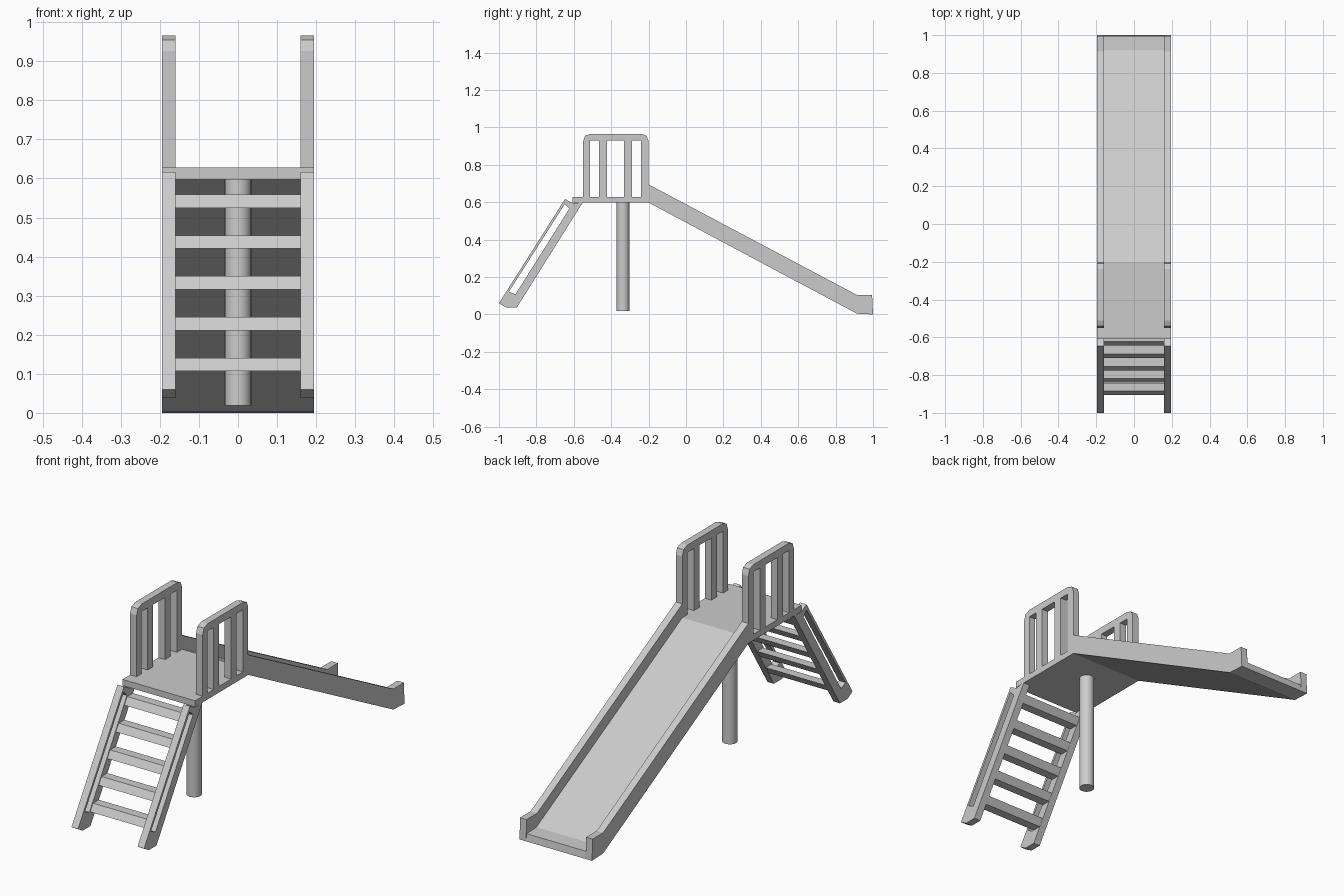
import bpy, bmesh, math
from mathutils import Vector

cube = bpy.data.objects.get("Cube")
if cube:
    bpy.data.objects.remove(cube, do_unlink=True)

grey = bpy.data.materials.new("light grey")
grey.use_nodes = True
COLOUR = (0.6, 0.6, 0.6, 1)
grey.diffuse_color = COLOUR
grey.node_tree.nodes["Principled BSDF"].inputs["Base Color"].default_value = COLOUR

OUT, IN = 0.195, 0.16     # outer and inner faces of the side parts


def prism(name, outline, x0, x1, hole=None):
    """Extrude a (y, z) outline from x0 to x1; an optional hole has equally many points."""
    bm = bmesh.new()
    loops = [outline] + ([hole] if hole else [])
    rings = [[[bm.verts.new((x, y, z)) for y, z in loop] for x in (x0, x1)] for loop in loops]
    n = len(outline)
    for a, b in rings:
        for i in range(n):
            j = (i + 1) % n
            bm.faces.new((a[i], a[j], b[j], b[i]))
    for side in (0, 1):
        if hole:
            a, b = rings[0][side], rings[1][side]
            for i in range(n):
                j = (i + 1) % n
                bm.faces.new((a[i], a[j], b[j], b[i]))
        else:
            bm.faces.new(rings[0][side])
    bmesh.ops.recalc_face_normals(bm, faces=bm.faces)
    mesh = bpy.data.meshes.new(name)
    bm.to_mesh(mesh)
    bm.free()
    mesh.materials.append(grey)
    obj = bpy.data.objects.new(name, mesh)
    bpy.context.collection.objects.link(obj)
    return obj


def pair(name, outline, hole=None):
    """The same side part on the left (+x) and the right (-x)."""
    prism("left_" + name, outline, IN, OUT, hole)
    prism("right_" + name, outline, -OUT, -IN, hole)


def box(y0, y1, z0, z1):
    return [(y0, z0), (y1, z0), (y1, z1), (y0, z1)]


# Platform
FLOOR, UNDER = 0.628, 0.598
prism("platform", box(-0.608, -0.2, UNDER, FLOOR), -OUT, OUT)

# Guard rails: a rounded hoop with two inner bars on each side
hoop = [(-0.55, FLOOR), (-0.55, 0.926), (-0.54, 0.955), (-0.511, 0.966),
        (-0.239, 0.966), (-0.21, 0.955), (-0.2, 0.926), (-0.2, FLOOR)]
inner = [(-0.513, FLOOR), (-0.513, 0.92), (-0.513, 0.93), (-0.505, 0.93),
         (-0.245, 0.93), (-0.24, 0.93), (-0.24, 0.92), (-0.24, FLOOR)]
pair("guard_hoop", hoop + inner[::-1])
for i, y in enumerate((-0.444, -0.311)):
    pair(f"guard_bar_{i + 1}", box(y - 0.021, y + 0.021, FLOOR, 0.93))

# Slide: a bed between two raised walls, with a level run-out
prism("slide_bed", [(-0.2, UNDER), (0.914, 0.004), (1.0, 0.0),
                    (0.995, 0.035), (0.92, 0.038), (-0.2, FLOOR)], -IN, IN)
pair("slide_wall", [(-0.2, UNDER), (0.914, 0.004), (1.0, 0.0),
                    (0.995, 0.104), (0.914, 0.104), (-0.2, 0.695)])

# Ladder: slotted side rails
pair("ladder_rail",
     [(-1.0, 0.06), (-0.963, 0.038), (-0.904, 0.038), (-0.551, 0.6), (-0.605, 0.594), (-0.647, 0.617)],
     [(-0.946, 0.123), (-0.93, 0.115), (-0.912, 0.107), (-0.624, 0.565), (-0.632, 0.573), (-0.648, 0.59)])

# Ladder: treads that follow the slope of the rails
SLOPE = 0.628
for i in range(5):
    z0 = 0.107 + i * 0.1045
    z1 = z0 + 0.034
    y0 = -0.906 + (z0 - 0.107) * SLOPE
    y1 = y0 + (z1 - z0) * SLOPE
    prism(f"ladder_tread_{i + 1}",
          [(y0, z0), (y0 + 0.044, z0), (y1 + 0.044, z1), (y1, z1)], -IN, IN)

# Support post
bpy.ops.mesh.primitive_cylinder_add(vertices=24, radius=0.034, depth=0.58, location=(0, -0.337, 0.309))
post = bpy.context.object
post.name = "support_post"
post.data.materials.append(grey)
bpy.ops.object.shade_smooth_by_angle(angle=math.radians(40))
